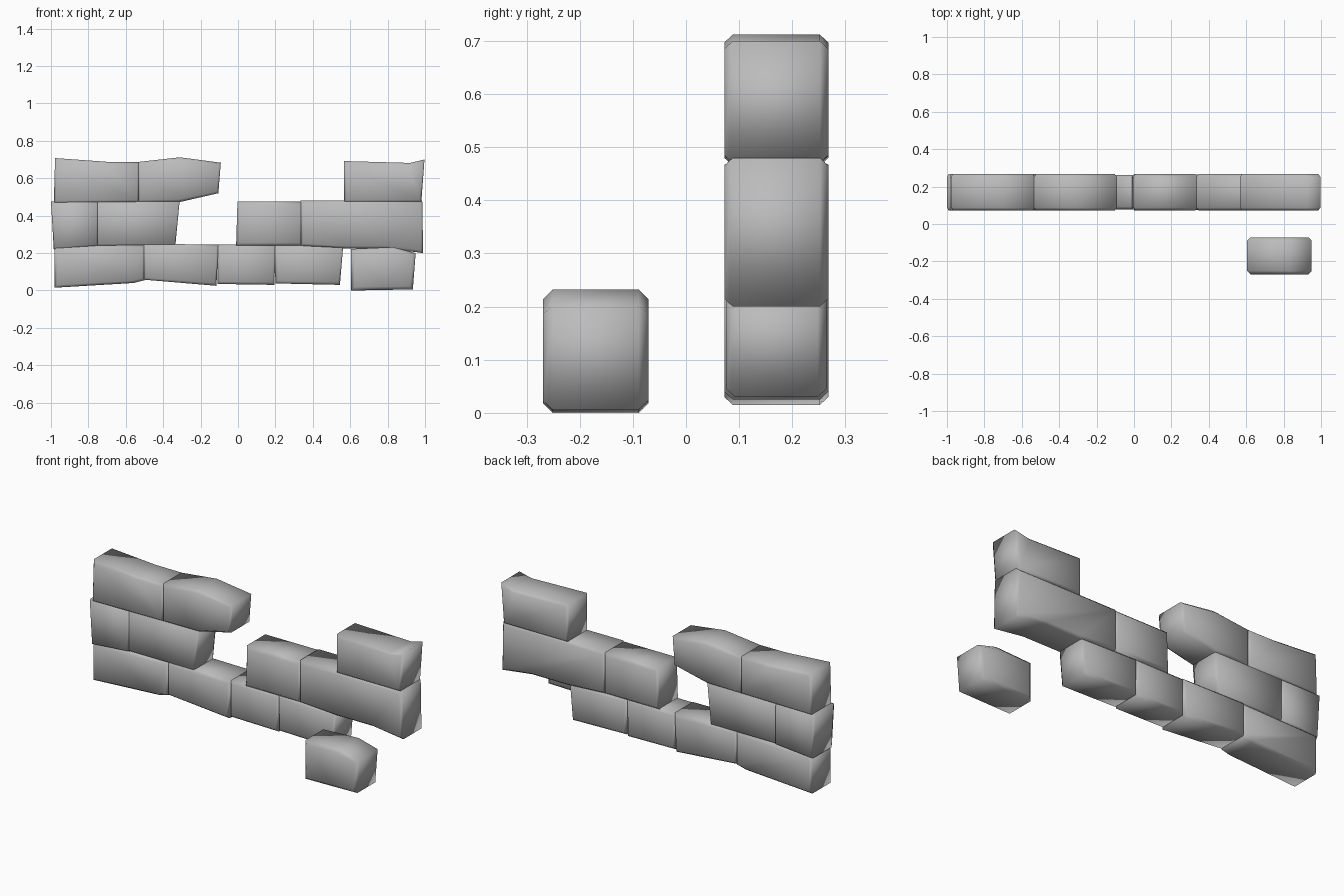
import bpy, bmesh, math

if "Cube" in bpy.data.objects:
    bpy.data.objects.remove(bpy.data.objects["Cube"])

# Dark grey stone
grey = bpy.data.materials.new("stone_grey")
grey.diffuse_color = (0.5, 0.5, 0.5, 1)
grey.use_nodes = True
grey.node_tree.nodes["Principled BSDF"].inputs["Base Color"].default_value = grey.diffuse_color


def stone(name, outline, y_mid, depth=0.098, bevel=0.02, inset=(0.016, 0.018)):
    """Extrude a front outline (x, z) along y, with chamfered front and back rims."""
    xs, zs = zip(*outline)
    cx, cz = (min(xs) + max(xs)) / 2, (min(zs) + max(zs)) / 2
    kx = 1 - inset[0] / ((max(xs) - min(xs)) / 2)
    kz = 1 - inset[1] / ((max(zs) - min(zs)) / 2)
    bm = bmesh.new()
    rings = []
    for y, rim in ((-depth, True), (bevel - depth, False), (depth - bevel, False), (depth, True)):
        sx, sz = (kx, kz) if rim else (1, 1)
        rings.append([bm.verts.new((cx + (x - cx) * sx, y_mid + y, cz + (z - cz) * sz))
                      for x, z in outline])
    n = len(outline)
    for a, b in zip(rings, rings[1:]):
        for i in range(n):
            j = (i + 1) % n
            bm.faces.new((a[i], a[j], b[j], b[i]))
    bm.faces.new(rings[0])
    bm.faces.new(rings[-1])
    bmesh.ops.recalc_face_normals(bm, faces=bm.faces)
    mesh = bpy.data.meshes.new(name)
    bm.to_mesh(mesh)
    bm.free()
    mesh.materials.append(grey)
    ob = bpy.data.objects.new(name, mesh)
    bpy.context.collection.objects.link(ob)
    bpy.ops.object.select_all(action='DESELECT')
    ob.select_set(True)
    bpy.context.view_layer.objects.active = ob
    bpy.ops.object.shade_smooth_by_angle(angle=math.radians(130))
    return ob


# Wall stones: front outlines, counter-clockwise from the lower left
WALL = {
    # bottom course
    "bottom_stone_1": [(-.98, .015), (-.56, .04), (-.50, .055), (-.50, .245), (-.98, .235)],
    "bottom_stone_2": [(-.505, .058), (-.115, .025), (-.105, .245), (-.505, .25)],
    "bottom_stone_3": [(-.11, .035), (.195, .03), (.20, .245), (-.11, .245)],
    "bottom_stone_4": [(.20, .038), (.545, .03), (.562, .235), (.195, .245)],
    # middle course
    "middle_stone_1": [(-.985, .22), (-.75, .24), (-.75, .475), (-1.0, .475)],
    "middle_stone_2": [(-.755, .24), (-.335, .24), (-.312, .48), (-.755, .48)],
    "middle_stone_3": [(-.01, .24), (.34, .24), (.34, .475), (-.003, .475)],
    "middle_stone_4": [(.335, .24), (.57, .225), (.80, .225), (.99, .20), (.985, .48), (.335, .48)],
    # top course
    "top_stone_1": [(-.985, .465), (-.53, .47), (-.53, .687), (-.70, .688), (-.978, .708)],
    "top_stone_2": [(-.535, .47), (-.315, .472), (-.105, .52), (-.092, .683), (-.31, .712), (-.535, .687)],
    "top_stone_3": [(.567, .47), (.98, .47), (.997, .70), (.92, .682), (.567, .692)],
}
# Stones set slightly deeper or shallower than the rest
THICK = {"middle_stone_2": .092, "bottom_stone_3": .093, "bottom_stone_4": .094}
for name, outline in WALL.items():
    rim = (0.008, 0.008) if name in ("middle_stone_1", "middle_stone_2") else (0.012, 0.015)
    stone(name, outline, 0.17, THICK.get(name, 0.098), 0.016, rim)

# Loose stone lying in front of the wall
stone("loose_stone", [(.605, .0), (.78, .003), (.935, .006), (.95, .20), (.83, .232), (.605, .222)],
      -0.17, 0.099, 0.018, (0.018, 0.018))
